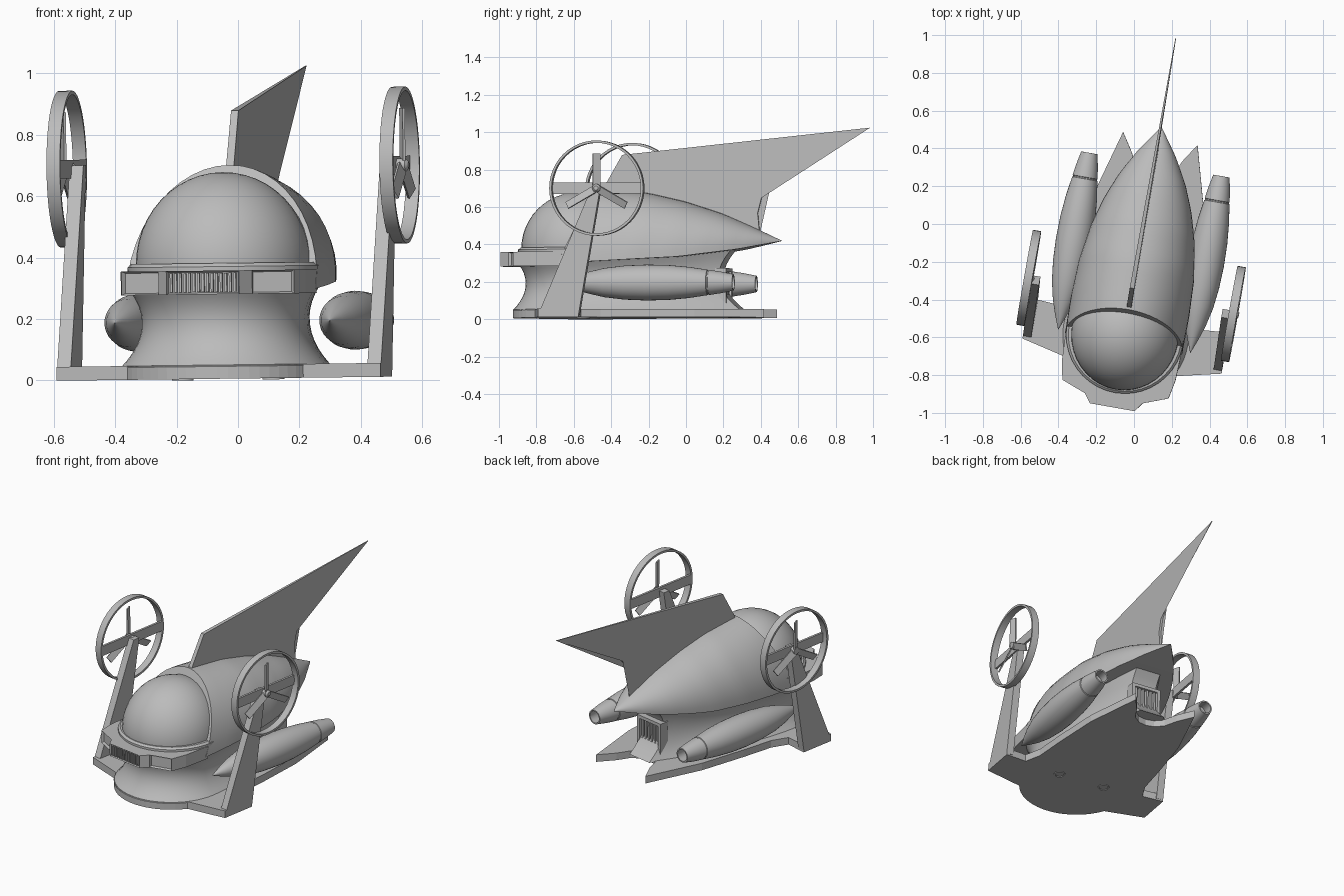
import bpy, bmesh
from math import sin, cos, pi, radians
from mathutils import Matrix, Vector

cube = bpy.data.objects.get("Cube")
if cube:
    bpy.data.objects.remove(cube)

grey = bpy.data.materials.new("hull_grey")
grey.use_nodes = True
COLOUR = (0.5, 0.5, 0.5, 1)
grey.diffuse_color = COLOUR
grey.node_tree.nodes["Principled BSDF"].inputs["Base Color"].default_value = COLOUR

# The whole craft is turned slightly and rolls a touch to one side
PLACE = (Matrix.Translation((0.06, 0, 0.007)) @ Matrix.Rotation(radians(-0.7), 4, 'Y')
         @ Matrix.Rotation(radians(-10), 4, 'Z'))


def finish(name, bm, smooth=None):
    bmesh.ops.recalc_face_normals(bm, faces=bm.faces)
    mesh = bpy.data.meshes.new(name)
    bm.to_mesh(mesh)
    bm.free()
    mesh.materials.append(grey)
    obj = bpy.data.objects.new(name, mesh)
    bpy.context.collection.objects.link(obj)
    obj.matrix_world = PLACE
    if smooth:
        bpy.ops.object.select_all(action='DESELECT')
        obj.select_set(True)
        bpy.context.view_layer.objects.active = obj
        bpy.ops.object.shade_smooth_by_angle(angle=radians(smooth))
    return obj


def loft(bm, rings, caps=True, loop=False):
    rows = [[bm.verts.new(p) for p in ring] for ring in rings]
    pairs = list(zip(rows, rows[1:])) + ([(rows[-1], rows[0])] if loop else [])
    for a, b in pairs:
        for i in range(len(a)):
            j = (i + 1) % len(a)
            bm.faces.new((a[i], a[j], b[j], b[i]))
    if caps:
        bm.faces.new(rows[0])
        bm.faces.new(rows[-1])


def box(bm, size, centre, rot=Matrix()):
    bmesh.ops.create_cube(bm, size=1, matrix=Matrix.Translation(centre) @ rot
                          @ Matrix.Diagonal((*size, 1)))


def lathe(bm, profile, centre, axis, n=32, loop=False):
    # profile of (radius, distance along axis)
    def ring(r, d):
        pts = [(r * cos(2 * pi * i / n), r * sin(2 * pi * i / n)) for i in range(n)]
        order = {'X': lambda a, b: (d, a, b), 'Y': lambda a, b: (a, d, b),
                 'Z': lambda a, b: (a, b, d)}[axis]
        return [Vector(order(*p)) + Vector(centre) for p in pts]
    loft(bm, [ring(*p) for p in profile], caps=not loop, loop=loop)


def mirrored(half):
    # closes an outline given for the +x half, front to back
    return half + [(-x, y) for x, y in reversed(half) if x > 1e-4]


def interp(table, y):
    for (a, p), (b, q) in zip(table, table[1:]):
        if y <= b:
            return p + (q - p) * max(0, y - a) / (b - a)
    return table[-1][1]


def plate(bm, outline, z0, z1):
    loft(bm, [[(x, y, z) for x, y in outline] for z in (z0, z1)])


# Base plate with strut arms, round nose and two tail spikes
nose = [(0.335 * sin(a), -0.6 - 0.335 * cos(a)) for a in [radians(d) for d in range(0, 61, 6)]]
bm = bmesh.new()
plate(bm, mirrored(nose + [(0.535, -0.71), (0.535, -0.49), (0.40, -0.50), (0.36, -0.4),
      (0.34, -0.2), (0.30, 0.1), (0.2, 0.46), (0.135, 0.36), (0.1, 0.28), (0.05, 0.24),
      (0, 0.23)]), 0, 0.045)
finish("base_plate", bm)

# Waisted lower hull: stacked teardrop outlines
UNDERSIDE = [(-0.65, 0.29), (0, 0.325), (0.3, 0.365), (0.52, 0.41)]


def teardrop(radius, tail):
    front = [(radius * sin(a * pi / 28), -0.6 - radius * cos(a * pi / 28)) for a in range(15)]
    rear = [(radius - (radius - 0.08) * (i / 12) ** 1.7, -0.6 + (tail + 0.6) * i / 12)
            for i in range(1, 13)]
    return mirrored(front + rear)


bm = bmesh.new()
rings = []
for k in range(11):
    t = k / 10
    flare = (2 * t - 1.15) ** 2
    outline = teardrop(0.266 + 0.054 * flare, 0.19 + 0.09 * flare)
    rings.append([(x, y, 0.04 + t * (interp(UNDERSIDE, y) - 0.04)) for x, y in outline])
loft(bm, rings)
finish("lower_hull", bm, 40)

# Upper shell: leaning arches that shrink to a pointed tail
WIDTH = [(-0.64, 0.315), (-0.45, 0.318), (-0.25, 0.31), (-0.05, 0.278), (0.1, 0.235),
         (0.24, 0.178), (0.38, 0.1), (0.52, 0.002)]
TOP = [(-0.64, 0.698), (-0.45, 0.695), (-0.2, 0.668), (0, 0.622), (0.2, 0.557),
       (0.36, 0.487), (0.52, 0.412)]
bm = bmesh.new()
rings = []
N = 24
for k in range(25):
    y = -0.64 + 1.16 * k / 24
    lean = 0.18 * (1 - k / 24)
    ring = []
    for i in range(N + 1):
        s = max(0, sin(pi * i / N))
        yy = y + lean * s
        low = interp(UNDERSIDE, y)
        ring.append((interp(WIDTH, y) * cos(pi * i / N), yy,
                     low + (interp(TOP, yy) - low) * s))
    rings.append(ring)
loft(bm, rings)
finish("upper_shell", bm, 35)

# Canopy dome and its rim
bm = bmesh.new()
bmesh.ops.create_uvsphere(bm, u_segments=40, v_segments=24, radius=1,
                          matrix=Matrix.Translation((0, -0.59, 0.37))
                          @ Matrix.Diagonal((0.285, 0.3, 0.302, 1)))
bmesh.ops.bisect_plane(bm, geom=bm.verts[:] + bm.edges[:] + bm.faces[:],
                       plane_co=(0, 0, 0.35), plane_no=(0, 0, -1), clear_outer=True)
finish("canopy", bm, 40)
bm = bmesh.new()
lathe(bm, [(0.312, 0.34), (0.312, 0.365), (0.30, 0.376), (0.27, 0.376)], (0, -0.595, 0), 'Z', 40)
finish("canopy_rim", bm, 30)

# Front bumper with recessed lamp and grille panels
bm = bmesh.new()
plate(bm, mirrored([(0.12, -0.985), (0.155, -0.937), (0.285, -0.888), (0.305, -0.79),
                    (0.312, -0.62)]), 0.275, 0.352)
bm.normal_update()
panels = [f for f in bm.faces if abs(f.normal.z) < 0.1 and f.normal.y < -0.8
          and f.calc_center_median().y < -0.88]
bmesh.ops.recalc_face_normals(bm, faces=bm.faces)
bmesh.ops.inset_individual(bm, faces=panels, thickness=0.008, depth=-0.015)
finish("bumper", bm)
bm = bmesh.new()
for i in range(15):
    box(bm, (0.008, 0.018, 0.062), (-0.105 + 0.015 * i, -0.974, 0.3135))
finish("bumper_grille", bm)

# Rear vent frame and slats
bm = bmesh.new()
for z in (0.075, 0.255):
    box(bm, (0.19, 0.06, 0.02), (0, 0.205, z))
for s in (-1, 1):
    box(bm, (0.02, 0.06, 0.2), (s * 0.085, 0.205, 0.165))
for i in range(6):
    box(bm, (0.012, 0.04, 0.17), (-0.0625 + 0.025 * i, 0.205, 0.165))
finish("rear_vent", bm)

# Swept tail fin, thinning towards its tip
bm = bmesh.new()
outline = [(-0.46, 0.67), (-0.345, 0.872), (1.0, 1.015), (0.83, 0.94), (0.68, 0.865),
           (0.55, 0.785), (0.46, 0.71), (0.41, 0.64), (0.39, 0.56), (0.4, 0.45), (0, 0.55)]
loft(bm, [[(s * (0.013 - 0.011 * (y + 0.46) / 1.46), y, z) for y, z in outline] for s in (-1, 1)])
bmesh.ops.triangulate(bm, faces=[f for f in bm.faces if len(f.verts) > 4])
finish("tail_fin", bm)

for side, s in (("left", 1), ("right", -1)):
    # Engine pod with open nozzle
    bm = bmesh.new()
    lathe(bm, [(0.001, -0.63), (0.03, -0.555), (0.055, -0.48), (0.078, -0.38), (0.091, -0.27),
               (0.096, -0.15), (0.093, -0.03), (0.083, 0.08), (0.068, 0.18), (0.064, 0.182),
               (0.064, 0.188), (0.067, 0.19), (0.058, 0.25), (0.044, 0.32), (0.036, 0.32),
               (0.042, 0.25)], (s * 0.355, 0, 0.185), 'Y')
    finish(side + "_engine_pod", bm, 30)

    # Tapered rotor strut
    bm = bmesh.new()
    blade = [(-0.71, 0.01), (-0.49, 0.01), (-0.37, 0.7), (-0.415, 0.7)]
    loft(bm, [[(s * x, y, z) for y, z in blade] for x in (0.49, 0.535)])
    finish(side + "_strut", bm)

    # Rotor ring
    hub = (s * 0.55, -0.387, 0.688)
    bm = bmesh.new()
    lathe(bm, [(0.255, -0.022), (0.255, 0.022), (0.242, 0.022), (0.242, -0.022)],
          hub, 'X', 48, loop=True)
    finish(side + "_rotor_ring", bm, 30)

    # Cross bar, hub and three blades
    bm = bmesh.new()
    box(bm, (0.014, 0.49, 0.06), (s * 0.535, hub[1], hub[2]))
    finish(side + "_rotor_bar", bm)
    bm = bmesh.new()
    lathe(bm, [(0.022, -0.02), (0.022, 0.02), (0.012, 0.03)], hub, 'X', 16)
    for k in range(3):
        spin = Matrix.Rotation(k * 2 * pi / 3, 4, 'X')
        box(bm, (0.008, 0.042, 0.17), Vector(hub) + spin @ Vector((s * 0.01, 0, 0.1)),
            spin @ Matrix.Rotation(radians(25), 4, 'Z'))
    finish(side + "_rotor", bm, 30)

    # Lift port under the base
    bm = bmesh.new()
    lathe(bm, [(0.036, 0.01), (0.036, -0.004), (0.026, -0.004), (0.02, 0.006)],
          (s * 0.15, -0.53, 0), 'Z', 20)
    finish(side + "_lift_port", bm, 30)
